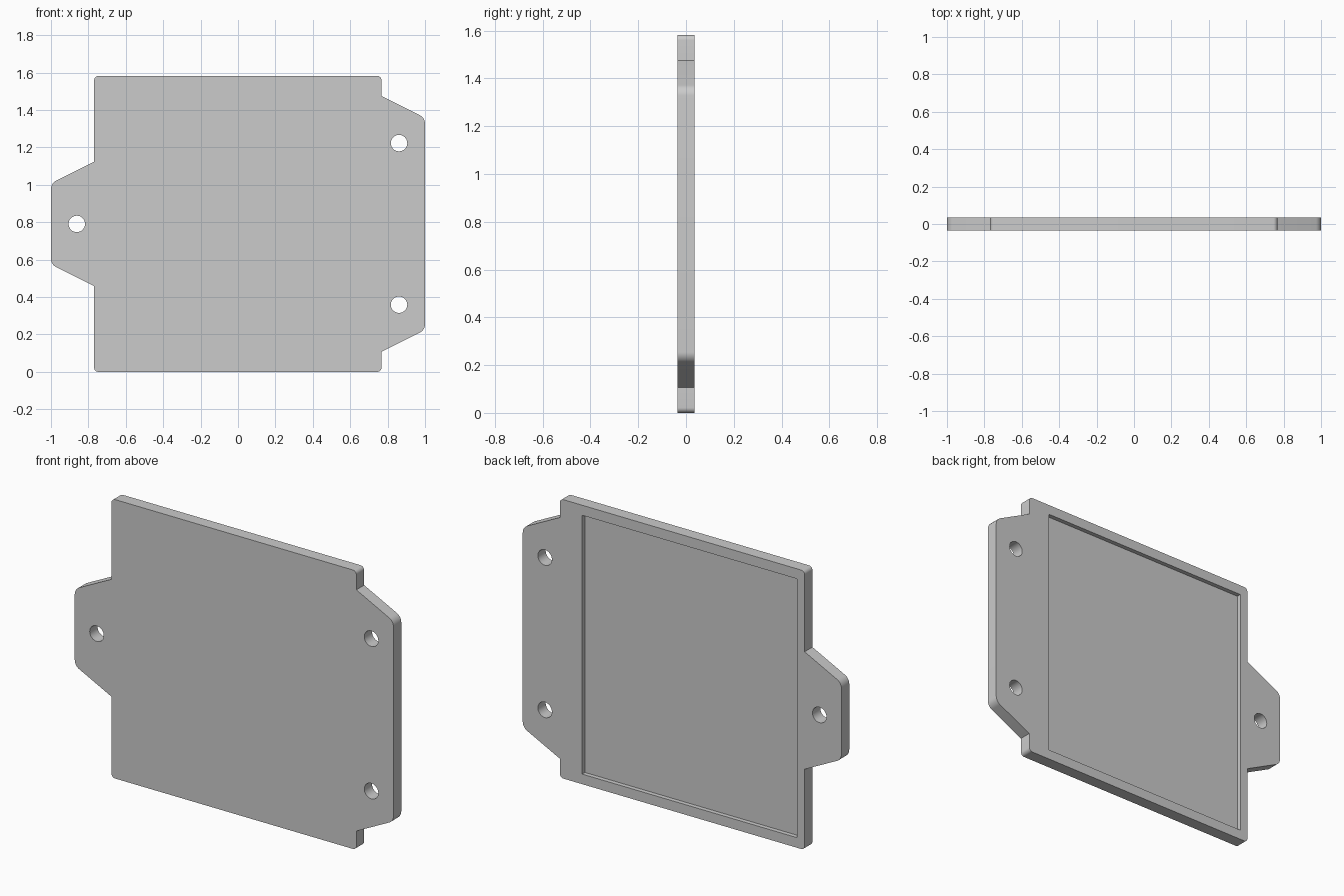
import bpy, bmesh
from math import pi, tan
from mathutils import Vector, Matrix

if "Cube" in bpy.data.objects:
    bpy.data.objects.remove(bpy.data.objects["Cube"])

HEIGHT = 1.582
MID = HEIGHT / 2
HALF_T = 0.035          # half the plate thickness
POCKET_DEPTH = 0.025

grey = bpy.data.materials.new("plain grey")
grey.use_nodes = True
grey.diffuse_color = (0.6, 0.6, 0.6, 1)
grey.node_tree.nodes["Principled BSDF"].inputs["Base Color"].default_value = (0.6, 0.6, 0.6, 1)


def rounded(corners, steps=8):
    """Outline points with each (x, z, radius) corner replaced by an arc."""
    pts = []
    for i, (x, z, r) in enumerate(corners):
        p = Vector((x, z))
        if r == 0:
            pts.append(p)
            continue
        a = (Vector(corners[i - 1][:2]) - p).normalized()
        b = (Vector(corners[(i + 1) % len(corners)][:2]) - p).normalized()
        half = a.angle(b) / 2
        start = p + a * (r / tan(half))
        centre = p + (a + b).normalized() * (r / abs((a + b).normalized().cross(a)))
        sweep = (start - centre).angle_signed(p + b * (r / tan(half)) - centre)
        for k in range(steps + 1):
            # angle_signed is clockwise, 2D rotation is counter-clockwise
            pts.append(centre + Matrix.Rotation(-sweep * k / steps, 2) @ (start - centre))
    return pts


def prism(name, pts, y0, y1):
    bm = bmesh.new()
    face = bm.faces.new([bm.verts.new((p.x, y0, p.y)) for p in pts])
    new = bmesh.ops.extrude_face_region(bm, geom=[face])["geom"]
    bmesh.ops.translate(bm, vec=(0, y1 - y0, 0),
                        verts=[v for v in new if isinstance(v, bmesh.types.BMVert)])
    bmesh.ops.recalc_face_normals(bm, faces=bm.faces)
    mesh = bpy.data.meshes.new(name)
    bm.to_mesh(mesh)
    bm.free()
    mesh.materials.append(grey)
    obj = bpy.data.objects.new(name, mesh)
    bpy.context.collection.objects.link(obj)
    return obj


def box_outline(x0, x1, z0, z1, r=0):
    return rounded([(x0, z0, r), (x1, z0, r), (x1, z1, r), (x0, z1, r)])


def cut(target, cutter):
    cutter.hide_render = True
    mod = target.modifiers.new("cut", "BOOLEAN")
    mod.operation, mod.solver, mod.object = "DIFFERENCE", "EXACT", cutter
    bpy.context.view_layer.objects.active = target
    bpy.ops.object.modifier_apply(modifier=mod.name)
    bpy.data.objects.remove(cutter)


# Plate outline with side tabs: upper half, then its mirror image
upper = [(1, MID + 0.567, 0.05), (0.767, MID + 0.684, 0), (0.767, HEIGHT, 0.022),
         (-0.769, HEIGHT, 0.022), (-0.769, MID + 0.333, 0), (-1, MID + 0.217, 0.05)]
lower = [(x, HEIGHT - z, r) for x, z, r in reversed(upper)]
plate = prism("mounting_plate", rounded(upper + lower), -HALF_T, HALF_T)

# Shallow rectangular pocket in the back
cut(plate, prism("pocket_cutter", box_outline(-0.72, 0.627, 0.057, HEIGHT - 0.057),
                 HALF_T - POCKET_DEPTH, HALF_T + 0.1))

# Screw holes through the tabs
R = 0.044
for x, z in [(-0.862, MID), (0.861, MID + 0.432), (0.861, MID - 0.432)]:
    cut(plate, prism("hole_cutter", box_outline(x - R, x + R, z - R, z + R, R * 0.999),
                     -0.1, 0.1))

# Smooth the arcs, keep real edges sharp
bpy.ops.object.select_all(action="DESELECT")
plate.select_set(True)
bpy.context.view_layer.objects.active = plate
bpy.ops.object.shade_smooth_by_angle(angle=pi / 6)
